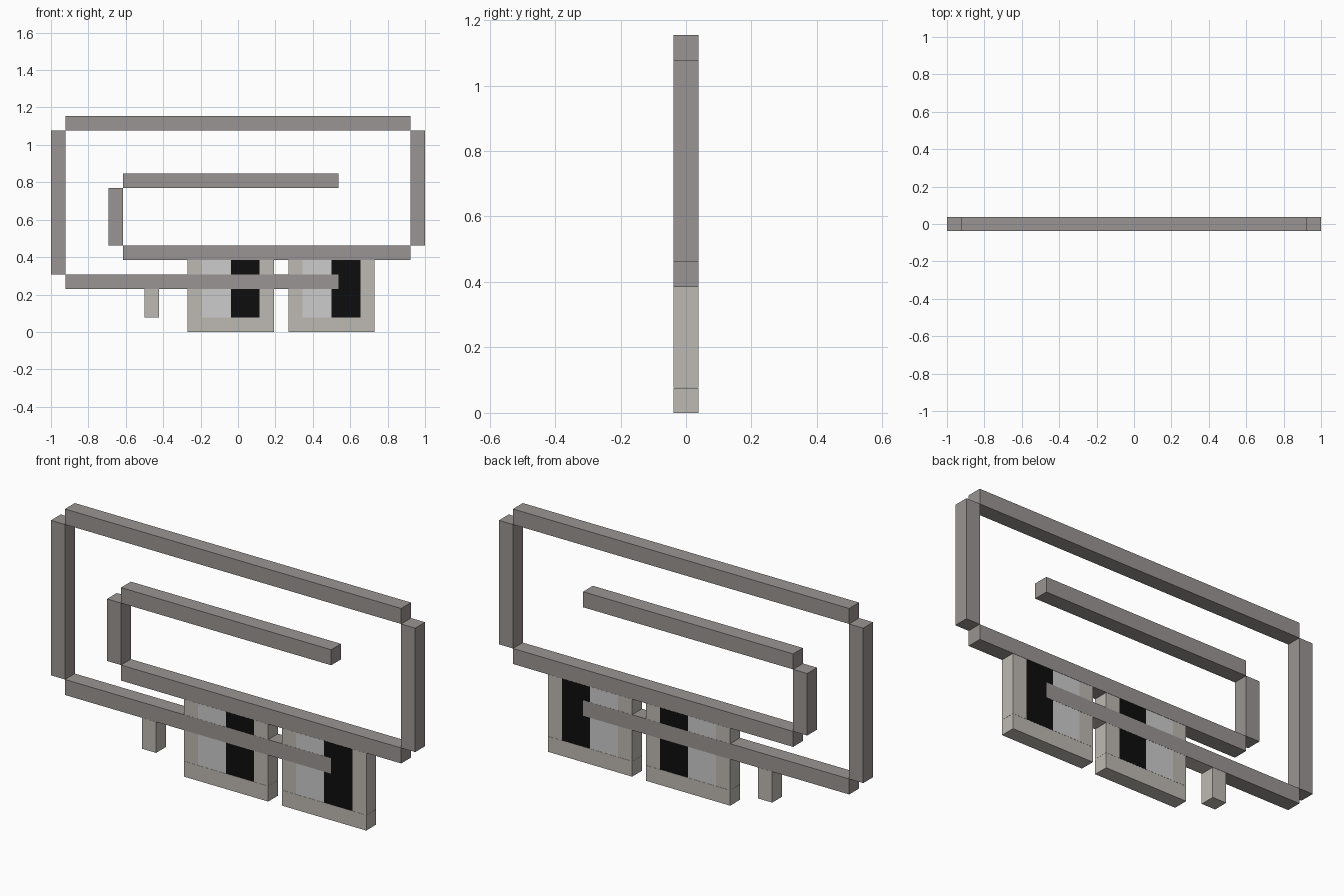
import bpy

if "Cube" in bpy.data.objects:
    bpy.data.objects.remove(bpy.data.objects["Cube"])

U = 2 / 26          # one grid cell; the model is 26 x 15 cells
HALF = U / 2        # half of the common thickness


def material(name, srgb):
    m = bpy.data.materials.new(name)
    lin = [((c / 255 + 0.055) / 1.055) ** 2.4 if c > 10 else c / 255 / 12.92 for c in srgb]
    m.diffuse_color = (*lin, 1)
    m.use_nodes = True
    m.node_tree.nodes["Principled BSDF"].inputs["Base Color"].default_value = m.diffuse_color
    return m


DARK = material("dark grey", (154, 149, 147))
LIGHT = material("warm light grey", (190, 186, 179))
PALE = material("pale grey", (204, 204, 204))
BLACK = material("black", (13, 13, 13))


def block(name, c0, c1, r0, r1, mat, inset=0.0):
    """Box covering columns c0..c1 and rows r0..r1 of the grid."""
    x0, x1 = -1 + c0 * U, -1 + c1 * U
    z0, z1 = r0 * U, r1 * U - inset
    bpy.ops.mesh.primitive_cube_add(size=1, location=((x0 + x1) / 2, 0, (z0 + z1) / 2))
    ob = bpy.context.object
    ob.name = name
    ob.scale = (x1 - x0, 2 * (HALF - inset), z1 - z0)
    bpy.ops.object.transform_apply(location=False, rotation=False, scale=True)
    ob.data.materials.append(mat)


# Spiral outline of bars
block("outer_top_bar", 1, 25, 14, 15, DARK)
block("outer_left_bar", 0, 1, 4, 14, DARK)
block("outer_right_bar", 25, 26, 6, 14, DARK)
block("outer_bottom_bar", 1, 20, 3, 4, DARK)
block("inner_bottom_bar", 5, 25, 5, 6, DARK)
block("inner_left_bar", 4, 5, 6, 10, DARK)
block("inner_top_bar", 5, 20, 10, 11, DARK)

# Square spectacles, a hair thinner so the bars stay on top where they overlap
T = 0.0006
for side, c in (("left", 9.5), ("right", 16.5)):
    block(side + "_rim_bottom", c, c + 6, 0, 1, LIGHT, T)
    block(side + "_rim_top", c, c + 6, 5, 6, LIGHT, T)
    block(side + "_rim_outer", c, c + 1, 1, 5, LIGHT, T)
    block(side + "_rim_inner", c + 5, c + 6, 1, 5, LIGHT, T)
    block(side + "_lens_pale", c + 1, c + 3, 1, 5, PALE, T)
    block(side + "_lens_dark", c + 3, c + 5, 1, 5, BLACK, T)
block("bridge", 15.5, 16.5, 3, 4, LIGHT, T)
block("temple_arm", 6.5, 9.5, 3, 4, LIGHT, T)
block("temple_tip", 6.5, 7.5, 1, 3, LIGHT, T)
